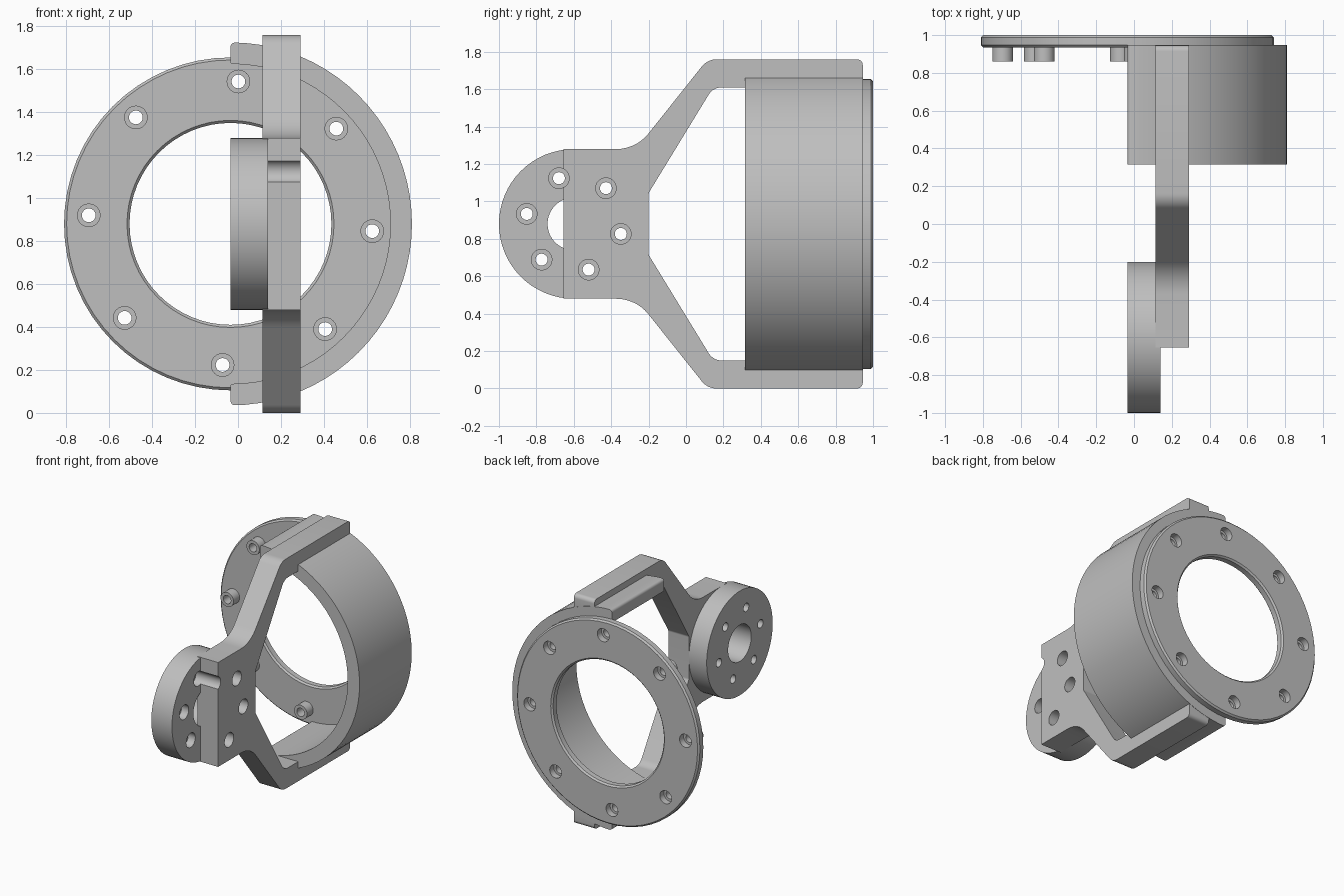
import bpy, bmesh, math
from mathutils import Vector, Matrix

if "Cube" in bpy.data.objects:
    bpy.data.objects.remove(bpy.data.objects["Cube"])

grey = bpy.data.materials.new("machined grey")
grey.use_nodes = True
grey.diffuse_color = (0.52, 0.52, 0.52, 1)
grey.node_tree.nodes["Principled BSDF"].inputs["Base Color"].default_value = (0.52, 0.52, 0.52, 1)

MID = 0.88        # height of both ring centres
RING_X = -0.035   # ring axis, runs along y
HUB_Y = -0.6      # hub axis, runs along x


def place(axis, u, v, w):
    return Vector((w, u, v)) if axis == "x" else Vector((u, w, v))


def finish(bm, name):
    bmesh.ops.remove_doubles(bm, verts=bm.verts, dist=1e-5)
    bmesh.ops.recalc_face_normals(bm, faces=bm.faces)
    mesh = bpy.data.meshes.new(name)
    bm.to_mesh(mesh)
    bm.free()
    mesh.materials.append(grey)
    obj = bpy.data.objects.new(name, mesh)
    bpy.context.collection.objects.link(obj)
    return obj


def extrude(name, loop, axis, a, b):
    bm = bmesh.new()
    face = bm.faces.new([bm.verts.new(place(axis, u, v, a)) for u, v in loop])
    new = bmesh.ops.extrude_face_region(bm, geom=[face])["geom"]
    bmesh.ops.translate(bm, verts=[g for g in new if isinstance(g, bmesh.types.BMVert)],
                        vec=place(axis, 0, 0, b - a))
    return finish(bm, name)


def lathe(name, profile, axis, u, v, steps=64):
    """Spin a closed (radius, position along axis) profile."""
    bm = bmesh.new()
    centre = place(axis, u, v, 0)
    rings = []
    for i in range(steps):
        t = math.tau * i / steps
        rings.append([bm.verts.new(centre + place(axis, r * math.cos(t), r * math.sin(t), w))
                      for r, w in profile])
    n = len(profile)
    for i in range(steps):
        p, q = rings[i], rings[(i + 1) % steps]
        for k in range(n):
            bm.faces.new((p[k], q[k], q[(k + 1) % n], p[(k + 1) % n]))
    return finish(bm, name)


def circle(u, v, r, n=32):
    return [(u + r * math.cos(math.tau * i / n), v + r * math.sin(math.tau * i / n)) for i in range(n)]


def bolt_circle(u, v, r, count, start):
    return [(u + r * math.cos(math.radians(start + 360 * i / count)),
             v + r * math.sin(math.radians(start + 360 * i / count))) for i in range(count)]


def rounded(corners, steps=7):
    """Polygon from (u, v, corner radius)."""
    out = []
    for i, (u, v, r) in enumerate(corners):
        p = Vector((u, v))
        if r == 0:
            out.append((u, v))
            continue
        a = (Vector(corners[i - 1][:2]) - p).normalized()
        b = (Vector(corners[(i + 1) % len(corners)][:2]) - p).normalized()
        half = a.angle(b) / 2
        c = p + (a + b).normalized() * r / math.sin(half)
        s = p + a * r / math.tan(half) - c
        e = p + b * r / math.tan(half) - c
        turn = math.atan2(s.x * e.y - s.y * e.x, s.dot(e))
        for k in range(steps + 1):
            q = c + Matrix.Rotation(turn * k / steps, 2) @ s
            out.append((q.x, q.y))
    return out


def cut(obj, centres, r, axis, a, b):
    for u, v in centres:
        cutter = extrude("cutter", circle(u, v, r), axis, a, b)
        cutter.hide_render = True
        mod = obj.modifiers.new("hole", "BOOLEAN")
        mod.operation = "DIFFERENCE"
        mod.solver = "EXACT"
        mod.object = cutter
        bpy.context.view_layer.objects.active = obj
        bpy.ops.object.modifier_apply(modifier=mod.name)
        bpy.data.objects.remove(cutter)


# Forked arm: upper half outline, mirrored about the middle height
upper = [(-0.655, 0.4, 0), (-0.267, 0.4, 0.22), (0.115, 0.88, 0.1), (0.945, 0.88, 0.03),
         (0.945, 0.73, 0.03), (0.145, 0.73, 0.08), (-0.2, 0.165, 0.03)]
outline = [(y, MID + z, r) for y, z, r in upper]
outline += [(y, MID - z, r) for y, z, r in reversed(upper)]
arm = extrude("forked_arm", rounded(outline), "x", 0.115, 0.29)

# Half-cylinder shell with softened ends
arc = [math.radians(-90 + 180 * i / 40) for i in range(41)]
ends = (0, 40)
wall = [(RING_X + 0.845 * math.cos(t), MID + 0.845 * math.sin(t), 0.02 if i in ends else 0)
        for i, t in enumerate(arc)]
wall += [(RING_X + 0.745 * math.cos(t), MID + 0.745 * math.sin(t), 0.01 if i in ends else 0)
         for i, t in reversed(list(enumerate(arc)))]
shell = extrude("half_shell", rounded(wall, 4), "y", 0.315, 0.947)

# Hub disc with centre bore and counterbored bolt holes, clearance holes in the arm
hub = lathe("hub_disc", [(0.14, -0.035), (0.4, -0.035), (0.4, 0.14), (0.14, 0.14)], "x", HUB_Y, MID)
hub_bolts = bolt_circle(HUB_Y, MID, 0.257, 6, 48)
cut(hub, hub_bolts, 0.032, "x", -0.1, 0.2)
cut(hub, hub_bolts, 0.055, "x", 0.08, 0.2)
cut(arm, hub_bolts, 0.055, "x", 0.05, 0.4)

# Chamfered ring plate with bolt holes
c = 0.012
plate = lathe("ring_plate", [(0.47, 0.935 + c), (0.47 + c, 0.935), (0.775 - c, 0.935), (0.775, 0.935 + c),
                             (0.775, 1 - c), (0.775 - c, 1), (0.47 + c, 1), (0.47, 1 - c)],
              "y", RING_X, MID)
plate_bolts = bolt_circle(RING_X, MID + 0.003, 0.661, 8, 41.8)
cut(plate, plate_bolts, 0.05, "y", 0.9, 1.1)

# Tubular bosses behind each plate hole
parts = [arm, shell, hub, plate]
for u, v in plate_bolts:
    parts.append(lathe("bolt_boss", [(0.032, 0.86), (0.055, 0.86), (0.055, 0.95), (0.032, 0.95)],
                       "y", u, v, 24))

# Smooth curved walls, keep machined edges crisp
bpy.ops.object.select_all(action="DESELECT")
for obj in parts:
    obj.select_set(True)
bpy.context.view_layer.objects.active = arm
bpy.ops.object.shade_smooth_by_angle(angle=math.radians(30))
